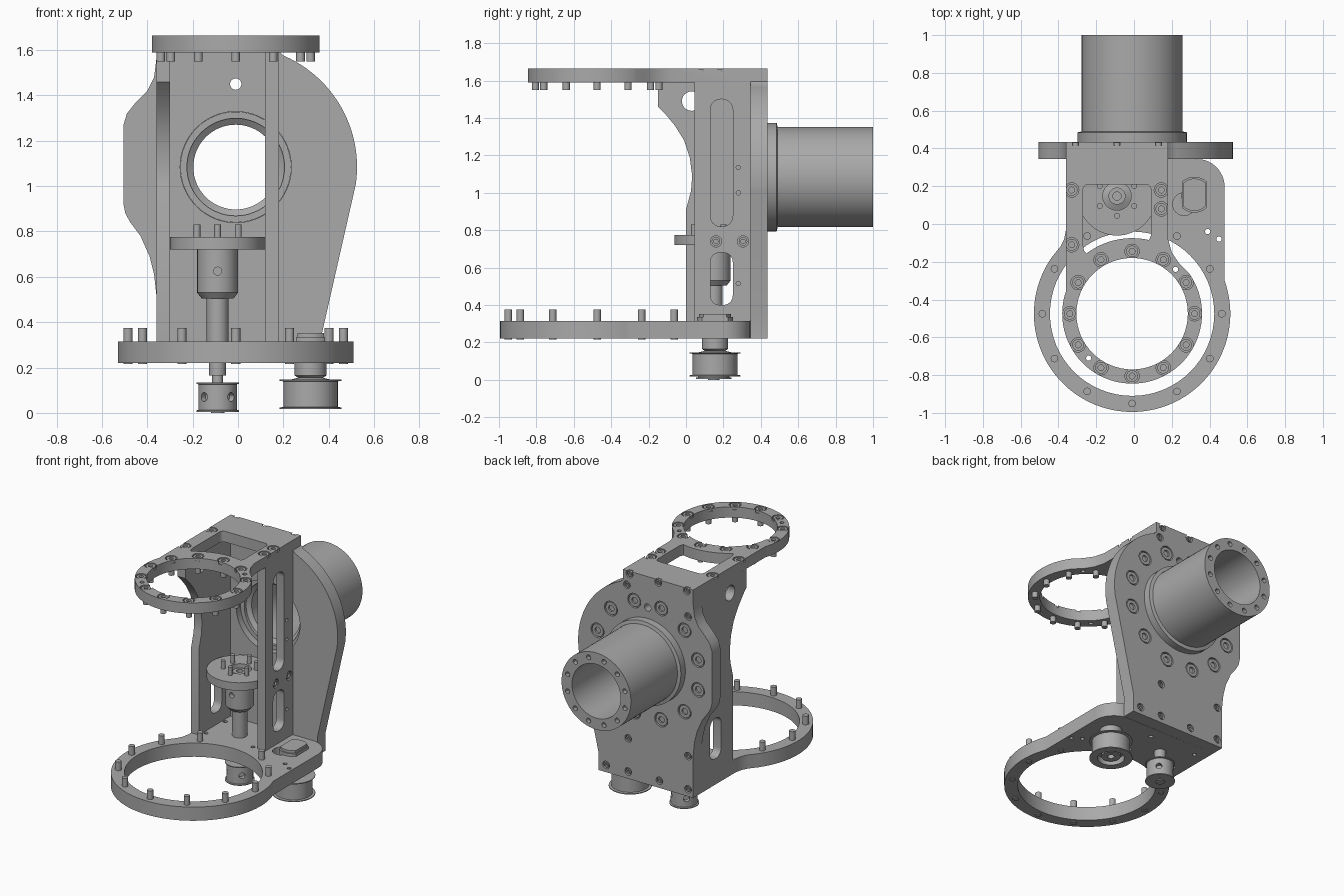
import bpy
import bmesh
from math import sin, cos, radians, pi
from mathutils import Vector

default_cube = bpy.data.objects.get("Cube")
if default_cube:
    bpy.data.objects.remove(default_cube, do_unlink=True)

metal = bpy.data.materials.new("machined grey")
metal.use_nodes = True
metal.diffuse_color = (0.4, 0.4, 0.4, 1)
metal.node_tree.nodes["Principled BSDF"].inputs["Base Color"].default_value = metal.diffuse_color

UP, BACK, FRONT, LEFT = (Vector(d) for d in ((0, 0, 1), (0, 1, 0), (0, -1, 0), (1, 0, 0)))


def finish(bm):
    bmesh.ops.recalc_face_normals(bm, faces=bm.faces)
    mesh = bpy.data.meshes.new("solid")
    bm.to_mesh(mesh)
    bm.free()
    return mesh


def prism(outline, axis, low, high):
    """Extrude a flat outline along one axis."""
    place = {"x": lambda u, v, w: (w, u, v),
             "y": lambda u, v, w: (u, w, v),
             "z": lambda u, v, w: (u, v, w)}[axis]
    bm = bmesh.new()
    ends = [[bm.verts.new(place(u, v, w)) for u, v in outline] for w in (low, high)]
    bm.faces.new(ends[0])
    bm.faces.new(ends[1])
    count = len(outline)
    for i in range(count):
        j = (i + 1) % count
        bm.faces.new((ends[0][i], ends[0][j], ends[1][j], ends[1][i]))
    return finish(bm)


def lathe(profile, origin, direction=UP, sides=24):
    """Revolve (radius, height) pairs around a direction."""
    bm = bmesh.new()
    turn = UP.rotation_difference(direction)
    rings = []
    for s in range(sides):
        a = 2 * pi * s / sides
        rings.append([bm.verts.new(Vector(origin) + (turn @ Vector((r * cos(a), r * sin(a), h))))
                      for r, h in profile])
    count = len(profile)
    closed = profile[0][0] > 0
    for s in range(sides):
        one, two = rings[s], rings[(s + 1) % sides]
        for i in range(count if closed else count - 1):
            j = (i + 1) % count
            bm.faces.new((one[i], two[i], two[j], one[j]))
    bmesh.ops.remove_doubles(bm, verts=bm.verts, dist=0.00001)
    return finish(bm)


def rod(radius, low, high, origin, direction=UP, sides=24):
    return lathe([(0, low), (radius, low), (radius, high), (0, high)], origin, direction, sides)


def joined(label, meshes):
    bm = bmesh.new()
    for mesh in meshes:
        bm.from_mesh(mesh)
        bpy.data.meshes.remove(mesh)
    ob = bpy.data.objects.new(label, finish(bm))
    bpy.context.collection.objects.link(ob)
    return ob


def make(name, solids, cuts=()):
    """Join solids into one object, then subtract the cutters."""
    ob = joined(name, solids)
    if cuts:
        cutter = joined("cutter", cuts)
        cutter.hide_render = True
        mod = ob.modifiers.new("cut", 'BOOLEAN')
        mod.operation, mod.solver, mod.object = 'DIFFERENCE', 'EXACT', cutter
        mod.use_self = True
        graph = bpy.context.evaluated_depsgraph_get()
        ob.data = bpy.data.meshes.new_from_object(ob.evaluated_get(graph))
        ob.modifiers.clear()
        bpy.data.objects.remove(cutter, do_unlink=True)
    ob.data.name = name
    ob.data.materials.clear()
    ob.data.materials.append(metal)
    bpy.ops.object.select_all(action='DESELECT')
    bpy.context.view_layer.objects.active = ob
    ob.select_set(True)
    bpy.ops.object.shade_smooth_by_angle(angle=radians(30))


def arc(cx, cy, radius, start, end, steps=24):
    angles = [radians(start + (end - start) * i / steps) for i in range(steps + 1)]
    return [(cx + radius * cos(a), cy + radius * sin(a)) for a in angles]


def circle_points(cx, cy, radius, start, count):
    return arc(cx, cy, radius, start, start + 360, count)[:-1]


def slot(left, right, low, high, r):
    return (arc(right - r, high - r, r, 0, 90, 6) + arc(left + r, high - r, r, 90, 180, 6)
            + arc(left + r, low + r, r, 180, 270, 6) + arc(right - r, low + r, r, 270, 360, 6))


def pockets(points, direction, r=0.038):
    return [rod(r, -0.02, 0.02, p, direction) for p in points]


def heads(points, direction, r=0.031):
    s = r * 0.5
    profile = [(0, -0.025), (r, -0.025), (r, -0.003), (s, -0.003), (s, -0.015), (0, -0.015)]
    return [lathe(profile, p, direction, 20) for p in points]


RX, RY = -0.01, -0.475      # ring centre
BZ = 1.084                  # bore height

# Bottom plate with its large ring
outline = ([(-0.36, 0.345), (-0.36, -0.03), (-0.37, -0.08), (-0.39, -0.12)]
           + arc(RX, RY, 0.52, 145, 380, 64) + arc(0.33, 0.195, 0.15, 0, 80, 10))
small_holes = [(0.39, -0.04), (0.45, -0.08), (-0.28, 0.05), (-0.28, 0.26), (0.08, 0.05), (0.08, 0.26)]
make("bottom_plate", [prism(outline, "z", 0.22, 0.315)],
     [rod(0.435, 0, 1, (RX, RY, 0), UP, 64), rod(0.06, 0, 1, (0.265, 0.105, 0))]
     + [rod(0.014, 0, 1, (x, y, 0), UP, 12) for x, y in small_holes])
ring_pins = circle_points(RX, RY, 0.475, 90, 12)[1:]
make("bottom_ring_pins", [rod(0.02, 0.215, 0.375, (x, y, 0), UP, 16) for x, y in ring_pins])

# Top plate with its smaller ring and window
outline = ([(-0.36, 0.345)] + arc(RX, RY, 0.37, 161, 395, 64)
           + [(0.24, -0.21), (0.20, -0.15), (0.18, -0.08), (0.18, 0.345)])
window = (arc(0.06, 0.18, 0.03, 0, 90, 6) + arc(-0.24, 0.18, 0.03, 90, 180, 6)
          + [(-0.27, -0.11), (-0.265, -0.14)] + arc(RX, RY, 0.40, 127, 77, 16) + [(0.09, -0.06)])
TOP = 1.665
ring_screws = [(x, y, TOP) for x, y in circle_points(RX, RY, 0.33, 90, 12)]
wall_screws = [(x, y, TOP) for x, y in ((-0.33, 0.18), (-0.33, -0.11), (0.145, 0.18), (0.145, 0.08))]
make("top_plate", [prism(outline, "z", 1.59, TOP)],
     [rod(0.295, 0, 2, (RX, RY, 0), UP, 64), prism(window, "z", 1.5, 1.8)]
     + pockets(ring_screws + wall_screws, UP)
     + [rod(0.014, 1, 2, (x, y, 0), UP, 12) for x, y in ((-0.24, -0.71), (0.22, -0.24))])
make("top_plate_screws", heads(ring_screws + wall_screws, UP))
make("top_ring_pins", [rod(0.019, -0.115, -0.03, p, UP, 16) for p in ring_screws])

# Back plate
left_curve = [(0.36, 0.52), (0.37, 0.61), (0.39, 0.69), (0.43, 0.78), (0.475, 0.84), (0.497, 0.88),
              (0.505, 0.92), (0.505, 1.27), (0.49, 1.32), (0.45, 1.37), (0.40, 1.42), (0.37, 1.48), (0.36, 1.56)]
outline = ([(0.37, 0.22), (0.37, 0.35)] + arc(RX, BZ, 0.535, -8, 67, 24) + [(0.18, 1.595), (0.18, TOP)]
           + [(-0.36, TOP)] + [(-x, z) for x, z in reversed(left_curve)] + [(-0.36, 0.22)])
REAR = 0.435
bolts = [(x, REAR, z) for x, z in circle_points(RX, BZ, 0.40, 15, 12)]
edge_bolts = [(x, REAR, z) for x, z in
              ((-0.32, 0.27), (-0.1, 0.27), (0.14, 0.27), (0.31, 0.27), (-0.32, 0.5), (0.14, 0.5),
               (-0.32, 1.47), (0.15, 1.565), (-0.31, 1.645), (-0.09, 1.645), (0.13, 1.645))]
make("back_plate", [prism(outline, "y", 0.345, REAR)],
     [rod(0.245, 0, 1, (RX, 0, BZ), BACK, 64), rod(0.025, 0, 1, (RX, 0, 1.45), BACK)]
     + pockets(bolts, BACK, 0.05) + pockets(edge_bolts, BACK, 0.026))
make("back_plate_bolts", heads(bolts, BACK, 0.043) + heads(edge_bolts, BACK, 0.018))

# Hollow motor tube with its mounting flange
tube = [(0.244, 0.39), (0.215, 0.39), (0.215, 0.41), (0.187, 0.43), (0.187, 1), (0.267, 1),
        (0.267, 0.49), (0.29, 0.485), (0.29, REAR), (0.244, REAR)]
make("motor_tube", [lathe(tube, (RX, 0, BZ), BACK, 64)],
     [rod(0.017, 0.97, 1.1, (x, 0, z), BACK, 12) for x, z in circle_points(RX, BZ, 0.228, 15, 12)])

# Side walls
right_profile = ([(0.345, 0.315), (0.345, 1.59), (-0.15, 1.59), (-0.15, 1.46), (-0.11, 1.42), (-0.06, 1.36),
                  (-0.01, 1.28), (0.02, 1.19), (0.033, 1.09), (0.027, 1.01), (0.0, 0.91), (0.0, 0.315)])
lower_slot = slot(0.13, 0.25, 0.4, 0.68, 0.05)
make("right_wall", [prism(right_profile, "x", -0.36, -0.3)],
     [prism(lower_slot, "x", -0.5, -0.2), rod(0.052, -0.5, -0.2, (0, 0.03, 1.49), LEFT)])
dots = [(0.28, 1.135), (0.28, 1.0), (0.28, 0.515)]
wall_bolts = [(0.18, y, 0.74) for y in (0.16, 0.305)]
make("left_wall", [prism([(0.045, 0.315), (0.345, 0.315), (0.345, 1.59), (0.045, 1.59)], "x", 0.12, 0.18)],
     [prism(lower_slot, "x", 0, 0.3), prism(slot(0.13, 0.25, 0.82, 1.5, 0.055), "x", 0, 0.3)]
     + [rod(0.012, 0.16, 0.2, (0, y, z), LEFT, 12) for y, z in dots]
     + pockets(wall_bolts, LEFT, 0.03))
make("left_wall_screws", heads(wall_bolts, LEFT, 0.023))

# Spindle: carrier disc, housing and shaft
SX, SY = -0.09, 0.148
disc = [(0.075, 0.72), (0.209, 0.72), (0.209, 0.775), (0.075, 0.775)]
make("spindle_disc", [lathe(disc, (SX, SY, 0), UP, 64)])
make("spindle_disc_pins", [rod(0.015, 0.73, 0.83, (x, y, 0), UP, 16)
                           for x, y in circle_points(SX, SY, 0.105, 30, 6)])
housing = [(0, 0.505), (0.07, 0.505), (0.09, 0.53), (0.09, 0.72), (0.045, 0.74), (0.045, 0.76),
           (0.022, 0.76), (0.022, 0.7), (0, 0.7)]
make("spindle_housing", [lathe(housing, (SX, SY, 0), UP, 40)],
     [rod(0.018, 0.06, 0.12, (SX, SY, 0.625), FRONT, 16)])
shaft = [(0, 0.1), (0.024, 0.1), (0.024, 0.165), (0.037, 0.165), (0.037, 0.22), (0.048, 0.22), (0.048, 0.51), (0, 0.51)]
make("spindle_shaft", [lathe(shaft, (SX, SY, 0), UP, 32)])


# Belt pulleys below the bottom plate
def pulley_profile(r, rim, bottom, top, bore):
    return [(bore, bottom), (rim, bottom), (rim, bottom + 0.006), (r, bottom + 0.008),
            (r, top - 0.008), (rim, top - 0.006), (rim, top), (bore, top)]


make("small_pulley", [lathe(pulley_profile(0.085, 0.094, 0.005, 0.134, 0.022), (SX, SY, 0), UP, 40),
                      rod(0.03, 0, 0.02, (SX, SY, 0))],
     [rod(0.02, 0.055, 0.12, (SX, SY, 0.07), Vector((s, t, 0)).normalized(), 12)
      for s in (1, -1) for t in (1, -1)])
PX, PY = 0.32, 0.155
make("large_pulley", [lathe(pulley_profile(0.12, 0.136, 0.018, 0.147, 0.085), (PX, PY, 0), UP, 48)])
hub = [(0.022, 0.03), (0.06, 0.03), (0.06, 0.06), (0.086, 0.06), (0.086, 0.147),
       (0.055, 0.155), (0.07, 0.165), (0.07, 0.235), (0.022, 0.235)]
make("large_pulley_hub", [lathe(hub, (PX, PY, 0), UP, 40)])
cap = arc(PX, PY, 0.095, 47, 133, 12) + arc(PX, PY, 0.095, 227, 313, 12)
make("pulley_clamp", [prism(cap, "z", 0.235, 0.335),
                      prism([(PX + (x - PX) * 0.9, PY + (y - PY) * 0.9) for x, y in cap], "z", 0.335, 0.352)])
